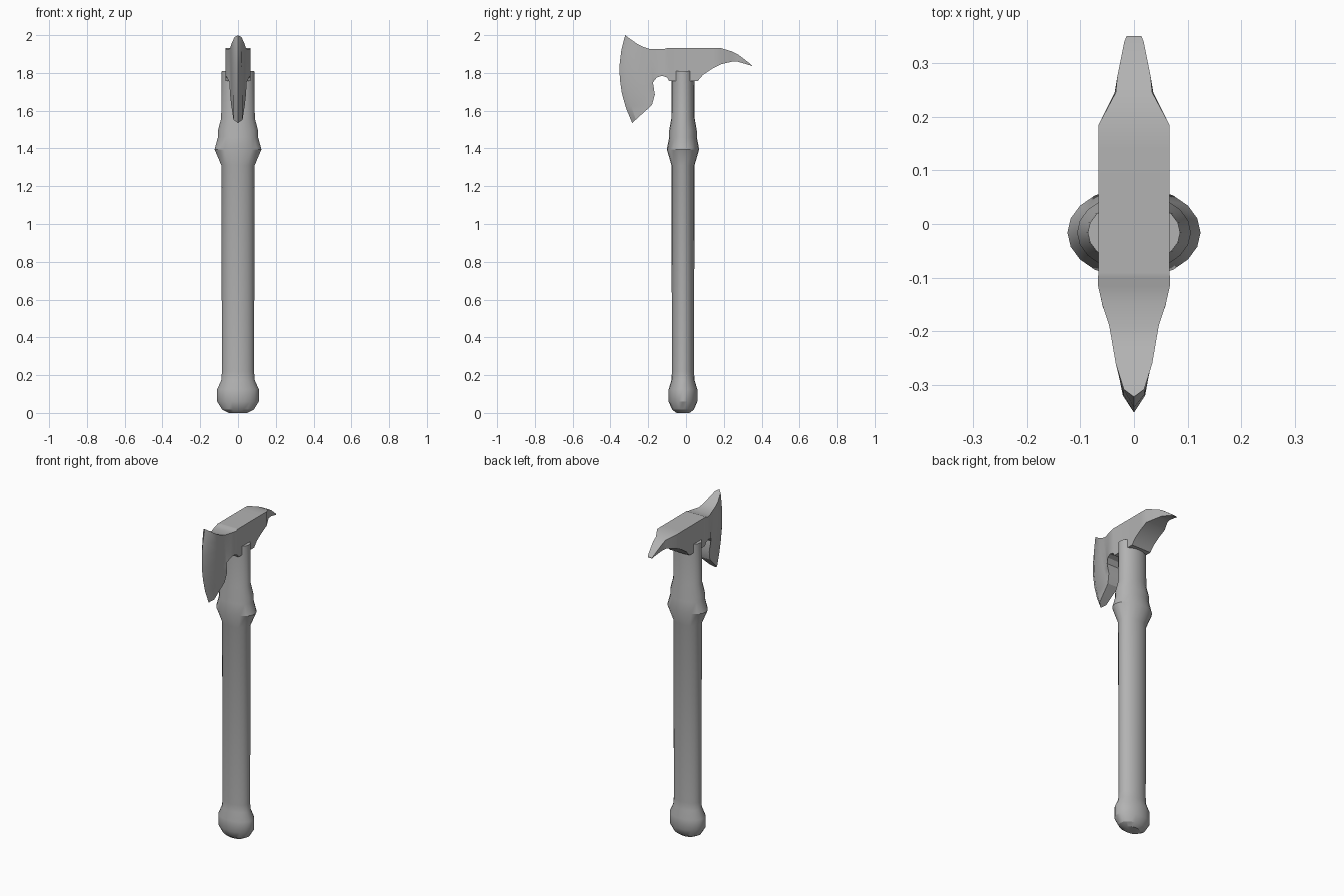
import bpy, bmesh, math

if "Cube" in bpy.data.objects:
    bpy.data.objects.remove(bpy.data.objects["Cube"])

steel = bpy.data.materials.new("dark_grey")
steel.diffuse_color = (.45, .45, .45, 1)
steel.use_nodes = True
steel.node_tree.nodes["Principled BSDF"].inputs["Base Color"].default_value = steel.diffuse_color

def make_object(name, bm):
    bmesh.ops.remove_doubles(bm, verts=bm.verts, dist=1e-5)
    bmesh.ops.recalc_face_normals(bm, faces=bm.faces)
    me = bpy.data.meshes.new(name)
    bm.to_mesh(me)
    bm.free()
    me.materials.append(steel)
    ob = bpy.data.objects.new(name, me)
    bpy.context.collection.objects.link(ob)
    bpy.ops.object.select_all(action='DESELECT')
    ob.select_set(True)
    bpy.context.view_layer.objects.active = ob
    bpy.ops.object.shade_smooth_by_angle(angle=math.radians(30))
    return ob

def lathe(name, profile, sides, squash, y0):
    """Stack of elliptical rings, (z, x radius), capped at both ends."""
    bm = bmesh.new()
    rings = []
    for z, r in profile:
        rings.append([bm.verts.new((r * math.cos(a), y0 + r * squash * math.sin(a), z))
                      for a in (2 * math.pi * i / sides for i in range(sides))])
    for a, b in zip(rings, rings[1:]):
        for i in range(sides):
            j = (i + 1) % sides
            bm.faces.new((a[i], a[j], b[j], b[i]))
    bm.faces.new(rings[0])
    bm.faces.new(rings[-1])
    return make_object(name, bm)

def loft_head(name, columns, rows):
    """Columns (y top, z top, y bottom, z bottom, half width top, bottom, bulge)
    run from the cutting edge to the spike tip."""
    bm = bmesh.new()
    loops = []
    for yt, zt, yb, zb, wt, wb, bulge in columns:
        side = []
        for i in range(rows + 1):
            t = i / rows
            side.append((wt + (wb - wt) * t,
                         yt + (yb - yt) * t - bulge * 4 * t * (1 - t),
                         zt + (zb - zt) * t))
        pts = side + [(-x, y, z) for x, y, z in reversed(side)]
        loops.append([bm.verts.new(p) for p in pts])
    n = len(loops[0])
    for a, b in zip(loops, loops[1:]):
        for i in range(n):
            j = (i + 1) % n
            bm.faces.new((a[i], a[j], b[j], b[i]))
    bm.faces.new(loops[-1])
    return make_object(name, bm)

# Oval handle with pommel and collar
lathe("handle", [(0, .05), (.017, .083), (.06, .11), (.125, .11), (.175, .088),
                 (.22, .085), (1.31, .088), (1.395, .124), (1.46, .106),
                 (1.495, .106), (1.56, .089), (1.81, .086)], 20, .69, -.016)

# Axe head: curved blade, socket block and rear spike
loft_head("axe_head", [
    (-.322, 2.0, -.285, 1.535, 0, 0, .047),
    (-.308, 1.989, -.266, 1.552, .019, .024, .029),
    (-.26, 1.955, -.18, 1.63, .034, .036, .012),
    (-.225, 1.937, -.165, 1.685, .04, .042, 0),
    (-.19, 1.926, -.175, 1.75, .046, .046, 0),
    (-.15, 1.926, -.155, 1.775, .059, .058, 0),
    (-.115, 1.926, -.127, 1.785, .067, .064, 0),
    (-.10, 1.932, -.10, 1.776, .067, .067, 0),
    (-.09, 1.932, -.09, 1.757, .066, .066, 0),
    (.06, 1.932, .062, 1.757, .066, .066, 0),
    (.09, 1.932, .09, 1.79, .066, .066, 0),
    (.14, 1.932, .14, 1.823, .066, .066, 0),
    (.185, 1.931, .185, 1.846, .066, .066, 0),
    (.245, 1.913, .245, 1.86, .034, .036, 0),
    (.275, 1.898, .275, 1.859, .031, .031, 0),
    (.34, 1.848, .34, 1.84, .018, .018, 0),
    (.35, 1.837, .35, 1.834, .014, .014, 0)], 6)
